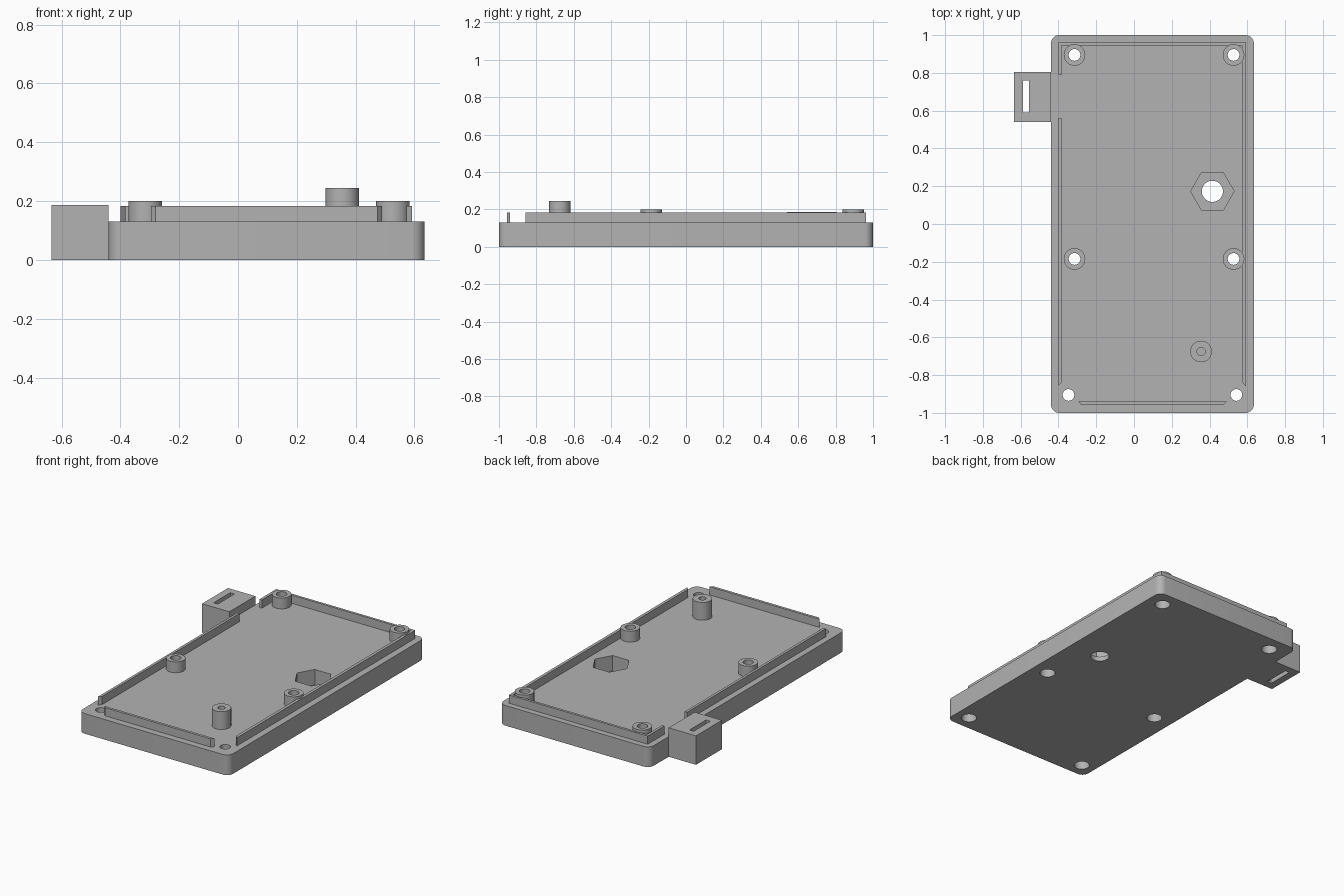
import bpy, bmesh
from math import cos, sin, pi, radians

if "Cube" in bpy.data.objects:
    bpy.data.objects.remove(bpy.data.objects["Cube"], do_unlink=True)

grey = bpy.data.materials.new("matte_grey")
grey.use_nodes = True
GREY = (0.45, 0.45, 0.45, 1)
grey.diffuse_color = GREY
grey.node_tree.nodes["Principled BSDF"].inputs["Base Color"].default_value = GREY


def finish(name, bm):
    bmesh.ops.recalc_face_normals(bm, faces=bm.faces)
    mesh = bpy.data.meshes.new(name)
    bm.to_mesh(mesh)
    bm.free()
    mesh.materials.append(grey)
    obj = bpy.data.objects.new(name, mesh)
    bpy.context.collection.objects.link(obj)
    return obj


def prism(name, points, z0, z1):
    """Extrude a flat outline from z0 up to z1."""
    bm = bmesh.new()
    face = bm.faces.new([bm.verts.new((x, y, z0)) for x, y in points])
    top = bmesh.ops.extrude_face_region(bm, geom=[face])["geom"]
    bmesh.ops.translate(bm, vec=(0, 0, z1 - z0),
                        verts=[v for v in top if isinstance(v, bmesh.types.BMVert)])
    return finish(name, bm)


def turned(name, x, y, profile, closed=False, sides=40):
    """Turn an (r, z) profile about a vertical axis; open profiles get end caps."""
    bm = bmesh.new()
    rings = [[bm.verts.new((x + r * cos(2 * pi * i / sides),
                            y + r * sin(2 * pi * i / sides), z))
              for i in range(sides)] for r, z in profile]
    pairs = list(zip(rings, rings[1:]))
    if closed:
        pairs.append((rings[-1], rings[0]))
    else:
        bm.faces.new(rings[0])
        bm.faces.new(rings[-1])
    for a, b in pairs:
        for i in range(sides):
            j = (i + 1) % sides
            bm.faces.new((a[i], a[j], b[j], b[i]))
    return finish(name, bm)


def rect(x0, x1, y0, y1):
    return [(x0, y0), (x1, y0), (x1, y1), (x0, y1)]


def rounded_rect(x0, x1, y0, y1, r, steps=8):
    centres = [(x1 - r, y1 - r), (x0 + r, y1 - r), (x0 + r, y0 + r), (x1 - r, y0 + r)]
    return [(cx + r * cos(pi / 2 * (q + s / steps)), cy + r * sin(pi / 2 * (q + s / steps)))
            for q, (cx, cy) in enumerate(centres) for s in range(steps + 1)]


def cut(obj, cutter):
    mod = obj.modifiers.new("cut", "BOOLEAN")
    mod.operation, mod.solver, mod.object = "DIFFERENCE", "EXACT", cutter
    bpy.context.view_layer.objects.active = obj
    bpy.ops.object.modifier_apply(modifier=mod.name)
    bpy.data.objects.remove(cutter, do_unlink=True)


def smooth(obj):
    bpy.ops.object.select_all(action="DESELECT")
    obj.select_set(True)
    bpy.context.view_layer.objects.active = obj
    bpy.ops.object.shade_smooth_by_angle(angle=radians(30))


FLOOR, LIP, POST, TALL = 0.13, 0.183, 0.20, 0.245
BORE, HEAD, POST_R = 0.031, 0.046, 0.057
post_spots = {"back_right": (-0.315, 0.895), "back_left": (0.527, 0.895),
              "middle_right": (-0.315, -0.185), "middle_left": (0.527, -0.185)}
corner_spots = [(-0.347, -0.905), (0.542, -0.905)]

# Cover plate with counterbored screw holes
plate = prism("cover_plate", rounded_rect(-0.44, 0.635, -1, 1, 0.045), 0, FLOOR)
for x, y in list(post_spots.values()) + corner_spots:
    cut(plate, turned("screw_cutter", x, y,
                      [(HEAD, -0.1), (HEAD, 0.09), (BORE, 0.09), (BORE, 0.3)]))

# Hexagonal nut pocket with a round hole through its floor
nx, ny = 0.415, 0.173
hexagon = [(nx + 0.115 * cos(k * pi / 3), ny + 0.115 * sin(k * pi / 3)) for k in range(6)]
cut(plate, prism("nut_cutter", hexagon, 0.03, 0.3))
cut(plate, turned("nut_hole_cutter", nx, ny, [(0.056, -0.1), (0.056, 0.3)]))
smooth(plate)

# Hollow screw posts
for spot, (x, y) in post_spots.items():
    smooth(turned(spot + "_screw_post", x, y,
                  [(BORE, FLOOR), (BORE, POST), (POST_R, POST), (POST_R, FLOOR)], closed=True))

# Tall post with a blind pilot hole
smooth(turned("tall_post", 0.355, -0.675,
              [(POST_R, FLOOR), (POST_R, TALL), (0.022, TALL), (0.022, FLOOR + 0.01)]))

# Locating lip: one run round the back, then separate side and front runs
xo, xi, ro, ri, bo, bi = -0.40, -0.383, 0.592, 0.573, 0.962, 0.946
end, inner_end = -0.857, -0.84
prism("back_lip", [(ro, end), (ro, bo), (xo, bo), (xo, 0.79), (xi, 0.79),
                   (xi, bi), (ri, bi), (ri, inner_end)], FLOOR, LIP)
prism("right_lip", [(xo, end), (xo, 0.56), (xi, 0.56), (xi, inner_end)], FLOOR, LIP)
prism("front_lip", [(-0.28, -0.957), (0.475, -0.957), (0.49, -0.94), (-0.295, -0.94)],
      FLOOR, LIP)

# Side tab with a strap slot
tab = prism("strap_tab", rect(-0.635, -0.44, 0.54, 0.805), 0, 0.187)
cut(tab, prism("slot_cutter", rect(-0.587, -0.557, 0.59, 0.76), -0.1, 0.3))
